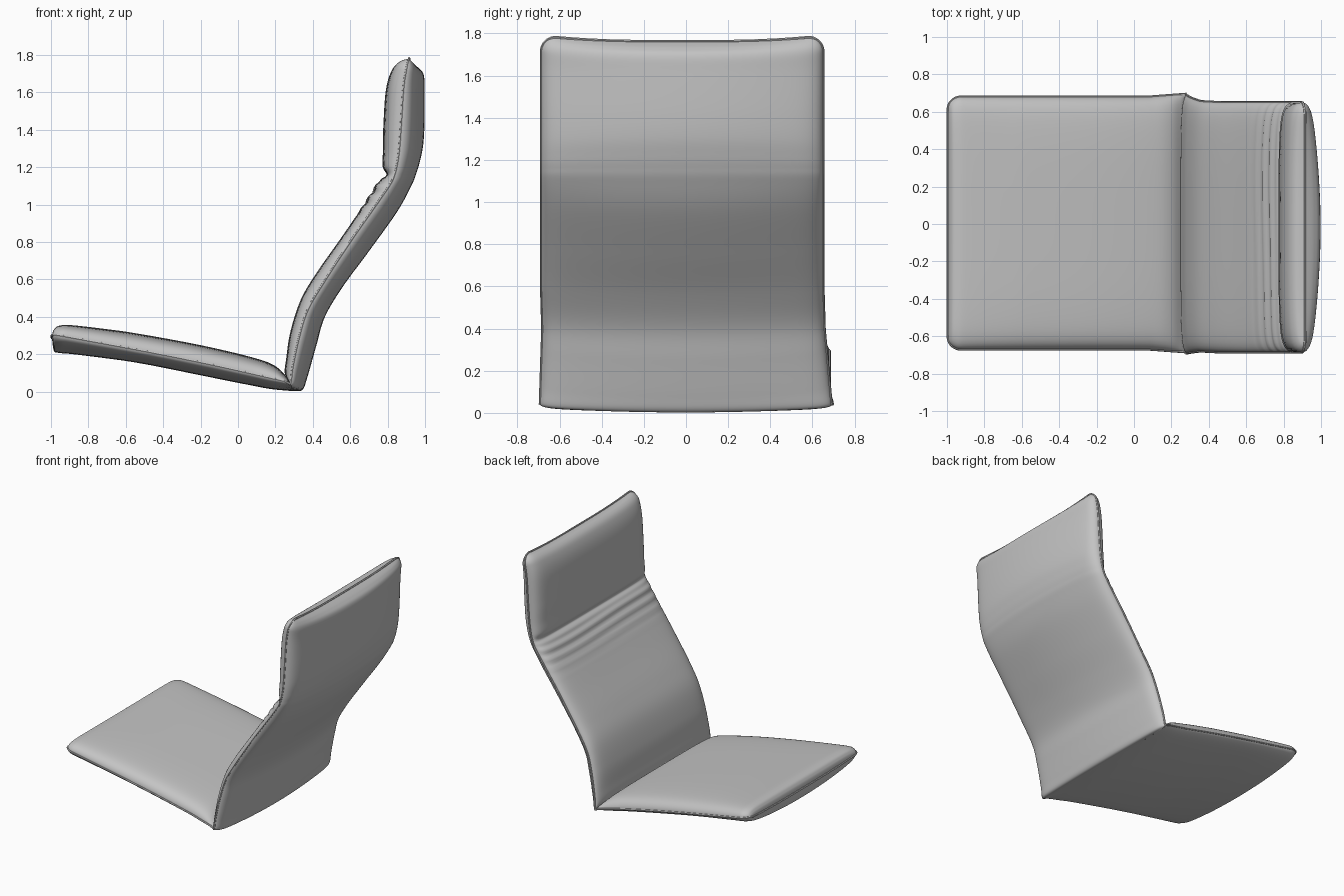
import bpy, bmesh, math
from mathutils import Vector

if "Cube" in bpy.data.objects:
    bpy.data.objects.remove(bpy.data.objects["Cube"])

grey = bpy.data.materials.new("grey fabric")
grey.diffuse_color = (0.55, 0.55, 0.55, 1)
grey.use_nodes = True
grey.node_tree.nodes["Principled BSDF"].inputs["Base Color"].default_value = grey.diffuse_color

# Stations: seam x, z / padded face x, z / underside x, z
SEAT = [(-.995, .30, -.995, .30, -.995, .30), (-.985, .303, -.985, .34, -.985, .232),
        (-.96, .30, -.95, .364, -.96, .218), (-.85, .28, -.85, .359, -.86, .205),
        (-.5, .215, -.5, .304, -.5, .147), (-.2, .155, -.18, .244, -.2, .087),
        (.05, .10, .08, .182, .04, .039), (.18, .07, .19, .142, .16, .016),
        (.245, .055, .25, .09, .25, .006), (.28, .04, .275, .05, .30, .003)]
BACK = [(.28, .04, .275, .05, .30, .003), (.285, .06, .25, .10, .345, .01),
        (.295, .14, .258, .18, .372, .08), (.33, .30, .28, .32, .42, .25),
        (.375, .44, .335, .49, .465, .40), (.46, .585, .42, .635, .56, .56),
        (.60, .80, .55, .82, .70, .75), (.74, 1.0, .68, 1.01, .85, .96),
        (.815, 1.11, .755, 1.125, .927, 1.10), (.837, 1.16, .793, 1.158, .953, 1.165),
        (.85, 1.21, .773, 1.205, .971, 1.225), (.862, 1.29, .775, 1.29, .989, 1.31),
        (.872, 1.42, .777, 1.42, .997, 1.43),
        (.885, 1.62, .79, 1.62, .997, 1.62), (.90, 1.72, .82, 1.73, .993, 1.71),
        (.91, 1.765, .86, 1.775, .965, 1.75), (.915, 1.782, .915, 1.782, .915, 1.782)]
COLS = 40


def spline(stations, steps=10):
    """Smooth interpolation through all stations."""
    pts = [Vector(s) for s in stations]
    out = []
    for i in range(len(pts) - 1):
        a, b, c, d = pts[max(i - 1, 0)], pts[i], pts[i + 1], pts[min(i + 2, len(pts) - 1)]
        for k in range(steps):
            t = k / steps
            out.append(.5 * (2 * b + (c - a) * t + (2 * a - 5 * b + 4 * c - d) * t * t
                             + (3 * b - a - 3 * c + d) * t ** 3))
    return out + [pts[-1]]


def finish(obj):
    obj.data.materials.append(grey)
    bpy.ops.object.select_all(action='DESELECT')
    obj.select_set(True)
    bpy.context.view_layer.objects.active = obj
    bpy.ops.object.shade_smooth_by_angle(angle=math.radians(50))


def cushion(name, stations, tip, half_width, shift, sag=0, wrinkles=False):
    """Padded panel: two bulging skins joined along a seam."""
    rows = spline(stations)
    verts, faces, left, right = [], [], [], []
    tip = Vector(tip)
    n = COLS + 1
    for side in (0, 1):
        for r in rows:
            seam = Vector((r[0], r[1]))
            skin = Vector((r[2], r[3])) if side == 0 else Vector((r[4], r[5]))
            # rounded corners at the free end
            e = max(0, 1 - (seam - tip).length / .07)
            w = half_width(seam) - .07 * (1 - math.sqrt(max(0, 1 - e * e)))
            near = max(0, 1 - (seam - tip).length / .4)
            for c in range(n):
                v = math.sin(math.pi * (c / COLS - .5))
                a = abs(v)
                edge = math.sqrt(max(0, 1 - a ** 18))
                f = edge * (1 - .25 * a ** 4 if side == 0 else 1 - .5 * v * v)
                p = seam + (skin - seam) * f
                if wrinkles and side == 0 and .9 < p.y < 1.14:   # folds under the headrest
                    g = .005 * math.sin((p.y - .9) * 105 + .8 * math.sin(3 * v)) * edge
                    p += Vector((-g, g * .6)) * min(1, (p.y - .9) * 8, (1.14 - p.y) * 30)
                verts.append((p.x, shift(seam) + v * w, p.y - sag * near * (1 - a ** 3)))
                if side == 0 and c in (0, COLS):
                    (left if c == 0 else right).append(verts[-1])
    m = len(rows)
    for side in (0, 1):
        for i in range(m - 1):
            for c in range(COLS):
                q = [side * m * n + k for k in (i * n + c, i * n + c + 1,
                                                (i + 1) * n + c + 1, (i + 1) * n + c)]
                faces.append(q if side == 0 else q[::-1])
    me = bpy.data.meshes.new(name)
    me.from_pydata(verts, [], faces)
    obj = bpy.data.objects.new(name, me)
    bpy.context.collection.objects.link(obj)
    # weld the two skins along the seam
    bm = bmesh.new()
    bm.from_mesh(me)
    bmesh.ops.remove_doubles(bm, verts=bm.verts, dist=.0003)
    bmesh.ops.recalc_face_normals(bm, faces=bm.faces)
    bm.to_mesh(me)
    bm.free()
    finish(obj)

    # piping cord around the seam
    end = 0 if (Vector(rows[0][:2]) - tip).length < .01 else m - 1
    across = verts[end * n:end * n + n]
    path = left + across + right[::-1] if end else left[::-1] + across + right
    cu = bpy.data.curves.new(name + "_piping", 'CURVE')
    cu.dimensions = '3D'
    cu.bevel_depth = .007
    cu.bevel_resolution = 1
    sp = cu.splines.new('POLY')
    sp.points.add(len(path) - 1)
    for pt, co in zip(sp.points, path):
        pt.co = (*co, 1)
    cord = bpy.data.objects.new(name + "_piping", cu)
    bpy.context.collection.objects.link(cord)
    bpy.ops.object.select_all(action='DESELECT')
    cord.select_set(True)
    bpy.context.view_layer.objects.active = cord
    bpy.ops.object.convert(target='MESH')
    finish(bpy.context.view_layer.objects.active)


# Seat flares slightly toward the crease
cushion("seat_cushion", SEAT, (-.995, .30),
        lambda p: .675 + .015 * max(0, 1 - abs(p.x - .28) / .2), lambda p: .005, sag=.012)
# Backrest with headrest pad, narrower toward the top
cushion("back_cushion", BACK, (.915, 1.782),
        lambda p: .668 + .025 * max(0, 1 - p.y / .4),
        lambda p: -.018 * min(1, p.y / .6), sag=.02, wrinkles=True)
